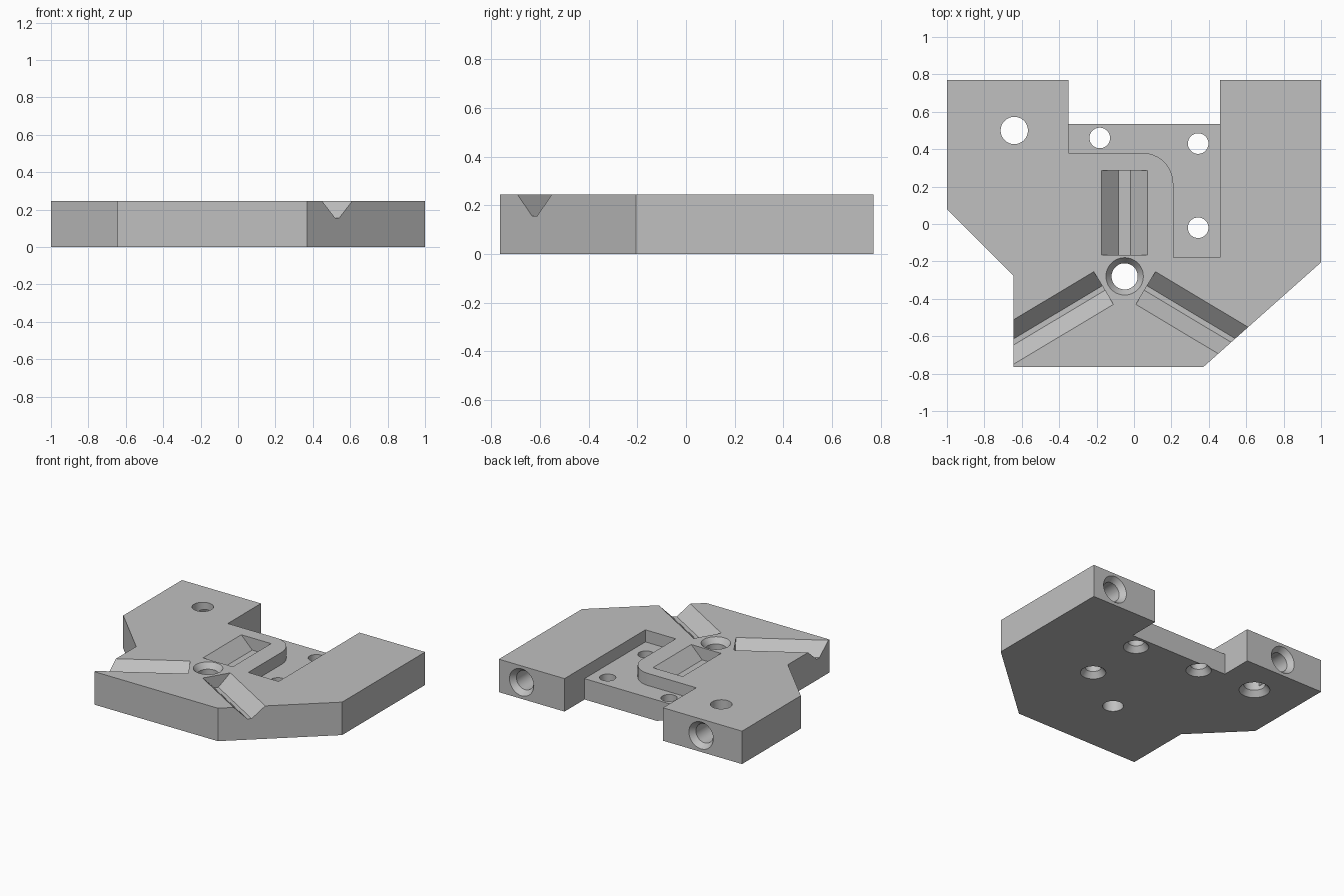
import bpy, bmesh
from math import radians, cos, sin, pi
from mathutils import Matrix, Vector

cube = bpy.data.objects.get("Cube")
if cube:
    bpy.data.objects.remove(cube, do_unlink=True)

TOP = 0.245
FLOOR = 0.155

grey = bpy.data.materials.new("plain grey")
grey.use_nodes = True
colour = (0.53, 0.53, 0.53, 1)
grey.diffuse_color = colour
grey.node_tree.nodes["Principled BSDF"].inputs["Base Color"].default_value = colour


def prism(name, points, depth, matrix=Matrix()):
    """Extrude a flat outline along local z, then place it."""
    bm = bmesh.new()
    face = bm.faces.new([bm.verts.new((x, y, 0)) for x, y in points])
    geom = bmesh.ops.extrude_face_region(bm, geom=[face])["geom"]
    bmesh.ops.translate(bm, verts=[g for g in geom if isinstance(g, bmesh.types.BMVert)],
                        vec=(0, 0, depth))
    return finish(name, bm, matrix)


def lathe(name, profile, matrix, sides=48):
    """Stack rings of (radius, height) into a closed round cutter."""
    bm = bmesh.new()
    rings = [[bm.verts.new((r * cos(2 * pi * i / sides), r * sin(2 * pi * i / sides), z))
              for i in range(sides)] for r, z in profile]
    for a, b in zip(rings, rings[1:]):
        for i in range(sides):
            j = (i + 1) % sides
            bm.faces.new((a[i], a[j], b[j], b[i]))
    bm.faces.new(rings[0])
    bm.faces.new(rings[-1])
    return finish(name, bm, matrix)


def finish(name, bm, matrix):
    bm.transform(matrix)
    bmesh.ops.recalc_face_normals(bm, faces=bm.faces)
    mesh = bpy.data.meshes.new(name)
    bm.to_mesh(mesh)
    bm.free()
    mesh.materials.append(grey)
    obj = bpy.data.objects.new(name, mesh)
    bpy.context.collection.objects.link(obj)
    return obj


def hole(name, place, radius, rim, length):
    """Countersunk hole that starts at a face and runs along local z."""
    sink = 0.04
    slope = (rim - radius) / sink
    return lathe(name, [(rim + slope * 0.02, -0.02), (radius, sink), (radius, length)], place)


def groove(name, start, angle, length, half_top, half_floor):
    """Flat-bottomed V groove, running from start in the direction of angle."""
    section = [(-half_floor, FLOOR), (half_floor, FLOOR), (half_top, TOP),
               (half_top, TOP + 0.05), (-half_top, TOP + 0.05), (-half_top, TOP)]
    axes = Matrix(((0, 0, 1, 0), (1, 0, 0, 0), (0, 1, 0, 0), (0, 0, 0, 1)))
    place = Matrix.Translation((*start, 0)) @ Matrix.Rotation(radians(angle), 4, "Z") @ axes
    return prism(name, section, length, place)


# Plate with the notch in its back edge
plate = prism("mounting_plate", [
    (-1, 0.77), (-1, 0.08), (-0.645, -0.275), (-0.645, -0.765), (0.37, -0.765),
    (1, -0.205), (1, 0.77), (0.46, 0.77), (0.46, 0.535), (-0.35, 0.535), (-0.35, 0.77)], TOP)

# L-shaped pocket around a rounded corner
r = 0.165
arc = [(0.045 + r * sin(t * pi / 32), 0.215 + r * cos(t * pi / 32)) for t in range(17)]
pocket = [(-0.35, 0.6), (-0.35, 0.38)] + arc + [(0.21, -0.18), (0.46, -0.18), (0.46, 0.6)]
cutters = [prism("pocket_cutter", pocket, 0.2, Matrix.Translation((0, 0, FLOOR)))]

# Three grooves around the centre hole
cx = -0.05
cutters.append(groove("back_groove_cutter", (cx, -0.165), 90, 0.45, 0.1225, 0.0325))
for side, angle in ((-1, 210.9), (1, -30.9)):
    cutters.append(groove("side_groove_cutter", (cx + side * 0.1125, -0.3425), angle,
                          0.9, 0.102, 0.014))

# Centre hole, countersunk from above
flip = Matrix.Rotation(pi, 4, "X")
cutters.append(hole("centre_hole_cutter", Matrix.Translation((cx, -0.28, TOP)) @ flip,
                    0.07, 0.10, 0.3))

# Screw holes, countersunk from below
for x, y, radius in ((-0.64, 0.5, 0.073), (-0.183, 0.46, 0.055),
                     (0.343, 0.43, 0.055), (0.343, -0.02, 0.055)):
    cutters.append(hole("screw_hole_cutter", Matrix.Translation((x, y, 0)),
                        radius, radius + 0.031, 0.3))

# Sideways holes in the back ends
inward = Matrix.Rotation(pi / 2, 4, "X")
for x in (-0.663, 0.813):
    cutters.append(hole("end_hole_cutter", Matrix.Translation((x, 0.77, 0.123)) @ inward,
                        0.07, 0.10, 0.3))

# Cut everything, then drop the cutters
for cutter in cutters:
    cutter.hide_render = True
    mod = plate.modifiers.new(cutter.name, "BOOLEAN")
    mod.operation = "DIFFERENCE"
    mod.solver = "EXACT"
    mod.object = cutter
graph = bpy.context.evaluated_depsgraph_get()
cut_mesh = bpy.data.meshes.new_from_object(plate.evaluated_get(graph))
plate.modifiers.clear()
plate.data = cut_mesh
for cutter in cutters:
    bpy.data.objects.remove(cutter, do_unlink=True)

# Smooth bores, sharp edges
bpy.ops.object.select_all(action="DESELECT")
plate.select_set(True)
bpy.context.view_layer.objects.active = plate
bpy.ops.object.shade_smooth_by_angle(angle=radians(25))
